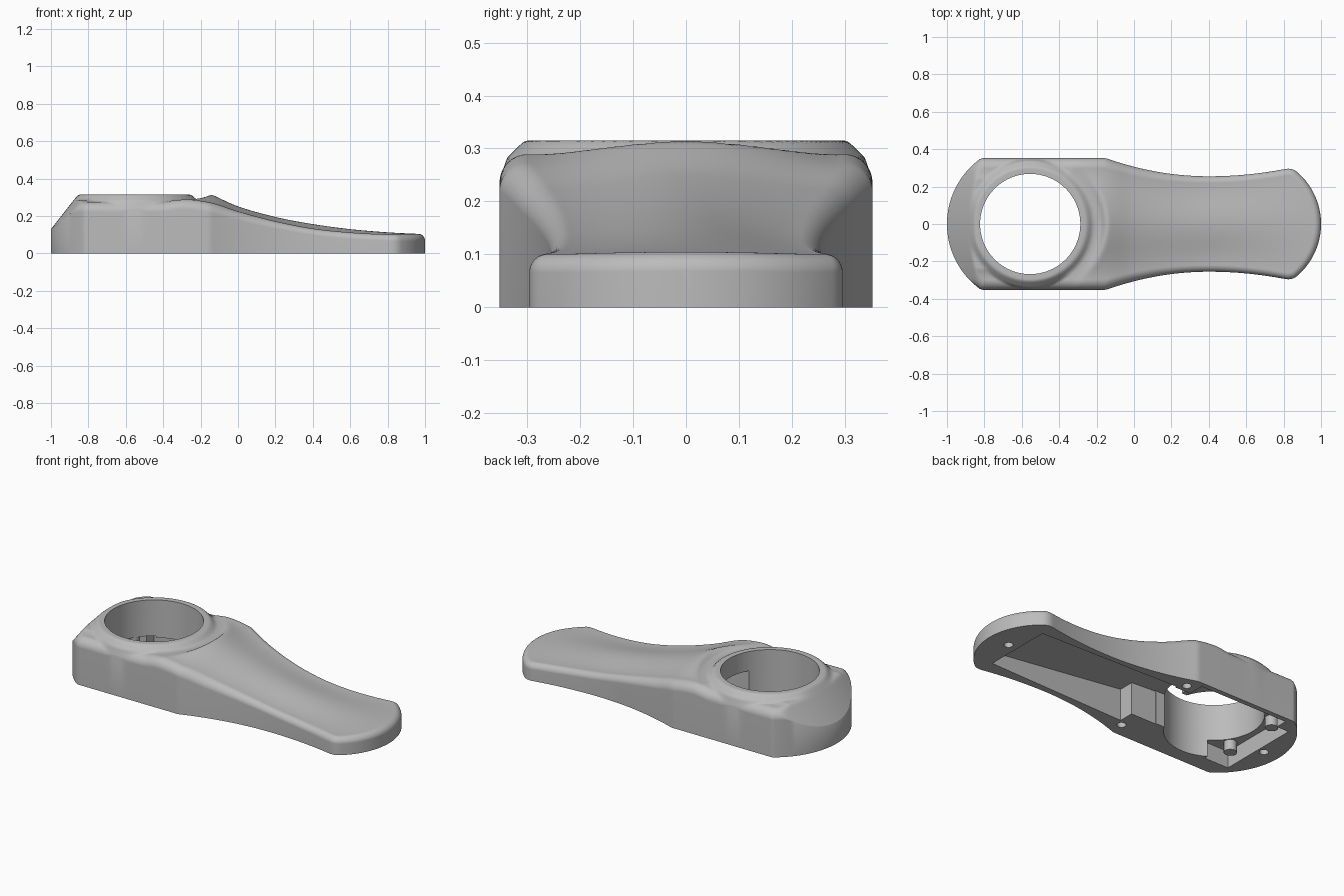
import bpy, bmesh, math

cube = bpy.data.objects.get("Cube")
if cube:
    bpy.data.objects.remove(cube)

grey = bpy.data.materials.new("plain grey")
grey.use_nodes = True
COLOUR = (0.5, 0.5, 0.5, 1)
grey.diffuse_color = COLOUR
grey.node_tree.nodes["Principled BSDF"].inputs["Base Color"].default_value = COLOUR

HOLE_X, HOLE_R = -0.555, 0.268
COLS, ROWS = 240, 96
# Height of the spine and of the shoulders along x
SPINE = [(-1, .38), (-.3, .38), (-.14, .314), (0, .252), (.2, .195), (.4, .157),
         (.6, .13), (.8, .113), (1, .103)]
SHOULDER = [(-1, .277), (-.4, .277), (-.29, .29), (-.14, .27), (0, .225), (.2, .172),
            (.4, .133), (.6, .112), (.8, .102), (1, .1)]


def smoothstep(a, b, t):
    t = min(1, max(0, (t - a) / (b - a)))
    return t * t * (3 - 2 * t)


def smooth_min(a, b, k):
    h = max(0, k - abs(a - b)) / k
    return min(a, b) - h * h * k / 4


def curve(points, x):
    """Cubic interpolation through the points."""
    n = len(points)
    i = next((k for k in range(n - 1) if x <= points[k + 1][0]), n - 2)

    def slope(k):
        a, b = points[max(0, k - 1)], points[min(n - 1, k + 1)]
        return (b[1] - a[1]) / (b[0] - a[0])
    (x0, z0), (x1, z1) = points[i], points[i + 1]
    d = x1 - x0
    t = (x - x0) / d
    return (z0 * (1 + 2 * t) * (1 - t) ** 2 + slope(i) * d * t * (1 - t) ** 2
            + z1 * t * t * (3 - 2 * t) + slope(i + 1) * d * t * t * (t - 1))


def side_width(x):
    if x < -0.15:
        return 0.352
    return 0.255 + (0.32 if x < 0.4 else 0.235) * (x - 0.4) ** 2


def end_radius(x):
    return 0.43 if x < 0 else 0.3665


def arc_width(x):
    radius = end_radius(x)
    reach = max(0, abs(x) - (1 - radius))
    return math.sqrt(max(0, radius ** 2 - reach ** 2)) if reach else 1


def half_width(x):
    return smooth_min(side_width(x), arc_width(x), 0.03 if x > 0 else 0.008)


def height(x, y):
    w = half_width(x)
    u = min(1, abs(y) / side_width(x) / 0.85)
    low, high = curve(SHOULDER, x), curve(SPINE, x)
    z = low + (high - low) * (0.5 + 0.5 * math.cos(math.pi * u))
    # Groove around the collar
    r = math.hypot(x - HOLE_X, y)
    groove = min(z, 0.286)
    z = groove + (z - groove) * smoothstep(0.37, 0.42, r)
    # Rounded upper edge
    radius = end_radius(x)
    edge = w - abs(y)
    if abs(x) > 0.6:
        edge = min(edge, radius - math.hypot(abs(x) - 1 + radius, y))
    edge = max(0, edge)
    fillet = 0.055 - 0.02 * smoothstep(-0.2, 0.4, x)
    if edge < fillet:
        z -= fillet - math.sqrt(fillet ** 2 - (fillet - edge) ** 2)
    # Raised collar
    rise = 0.315 - (r - 0.305) - 2 * max(0, r - 0.338)
    collar = smooth_min(0.315, rise, 0.008)
    z = -smooth_min(-z, -collar, 0.012)
    # Sloping rear end, falling away towards the corners
    return smooth_min(z, 0.13 + 1.28 * (x + 1) - 0.65 * y * y, 0.016)


def finish(bm, name):
    bmesh.ops.recalc_face_normals(bm, faces=bm.faces)
    mesh = bpy.data.meshes.new(name)
    bm.to_mesh(mesh)
    bm.free()
    mesh.materials.append(grey)
    ob = bpy.data.objects.new(name, mesh)
    bpy.context.collection.objects.link(ob)
    return ob


def make_body():
    bm = bmesh.new()
    grid = []
    for i in range(COLS + 1):
        x = -0.9999 * math.cos(math.pi * i / COLS)
        w = half_width(x)
        ys = [w * math.sin(math.pi * (j / ROWS - 0.5)) for j in range(ROWS + 1)]
        grid.append([bm.verts.new((x, y, height(x, y))) for y in ys])
    for a, b in zip(grid, grid[1:]):
        for j in range(ROWS):
            bm.faces.new((a[j], b[j], b[j + 1], a[j + 1]))
    rim = [c[0] for c in grid] + grid[-1][1:] + [c[-1] for c in grid[-2::-1]] + grid[0][-2:0:-1]
    base = [bm.verts.new((v.co.x, v.co.y, 0)) for v in rim]
    for k in range(len(rim)):
        n = (k + 1) % len(rim)
        bm.faces.new((rim[k], base[k], base[n], rim[n]))
    bm.faces.new(base)
    return finish(bm, "rest_body")


def cylinder(name, x, y, radius, z0, z1, sides=32):
    bm = bmesh.new()
    bmesh.ops.create_cone(bm, cap_ends=True, segments=sides, radius1=radius, radius2=radius, depth=z1 - z0)
    bmesh.ops.translate(bm, verts=bm.verts, vec=(x, y, (z0 + z1) / 2))
    return finish(bm, name)


def pocket(name, x0, x1, y0, y1, z0, z1, taper=1):
    """Box cutter whose ceiling runs from z0 to z1; taper scales its far end."""
    bm = bmesh.new()
    ends = []
    for x, top, s in ((x0, z0, 1), (x1, z1, taper)):
        ring = [(y0 * s, -0.1), (y1 * s, -0.1), (y1 * s, top), (y0 * s, top)]
        ends.append([bm.verts.new((x, y, z)) for y, z in ring])
    a, b = ends
    bm.faces.new(a)
    bm.faces.new(b)
    for k in range(4):
        n = (k + 1) % 4
        bm.faces.new((a[k], a[n], b[n], b[k]))
    return finish(bm, name)


body = make_body()

# Opening, underside pockets and screw holes
cutters = [
    cylinder("opening_cutter", HOLE_X, 0, HOLE_R, -0.1, 0.5, 96),
    pocket("handle_pocket", -0.1, 0.81, -0.23, 0.235, 0.19, 0.07, 0.89),
    pocket("rear_pocket", -0.86, -0.7, -0.25, 0.25, 0.1, 0.1),
    pocket("side_pocket", -0.78, -0.2, 0.03, 0.322, 0.09, 0.09),
    pocket("joining_pocket", -0.265, -0.09, -0.14, 0.225, 0.2, 0.191),
    pocket("opening_window", -0.36, -0.25, -0.135, 0.08, 0.2, 0.2),
]
for sx, sy in ((-0.135, 0.275), (-0.135, -0.265), (-0.9, 0), (0.87, 0)):
    cutters.append(cylinder("screw_hole", sx, sy, 0.025, -0.1, 0.03, 20))
for cutter in cutters:
    cutter.hide_render = True
    mod = body.modifiers.new("cut", "BOOLEAN")
    mod.operation = "DIFFERENCE"
    mod.solver = "EXACT"
    mod.object = cutter
    bpy.context.view_layer.objects.active = body
    bpy.ops.object.modifier_apply(modifier=mod.name)
    bpy.data.objects.remove(cutter)

# Pegs in the rear pocket
parts = [body]
for side in (-1, 1):
    parts.append(cylinder("pocket_peg", -0.81, side * 0.17, 0.035, 0.04, 0.105, 24))

for ob in bpy.context.selected_objects:
    ob.select_set(False)
for ob in parts:
    ob.select_set(True)
bpy.context.view_layer.objects.active = body
bpy.ops.object.shade_smooth_by_angle(angle=math.radians(50))
